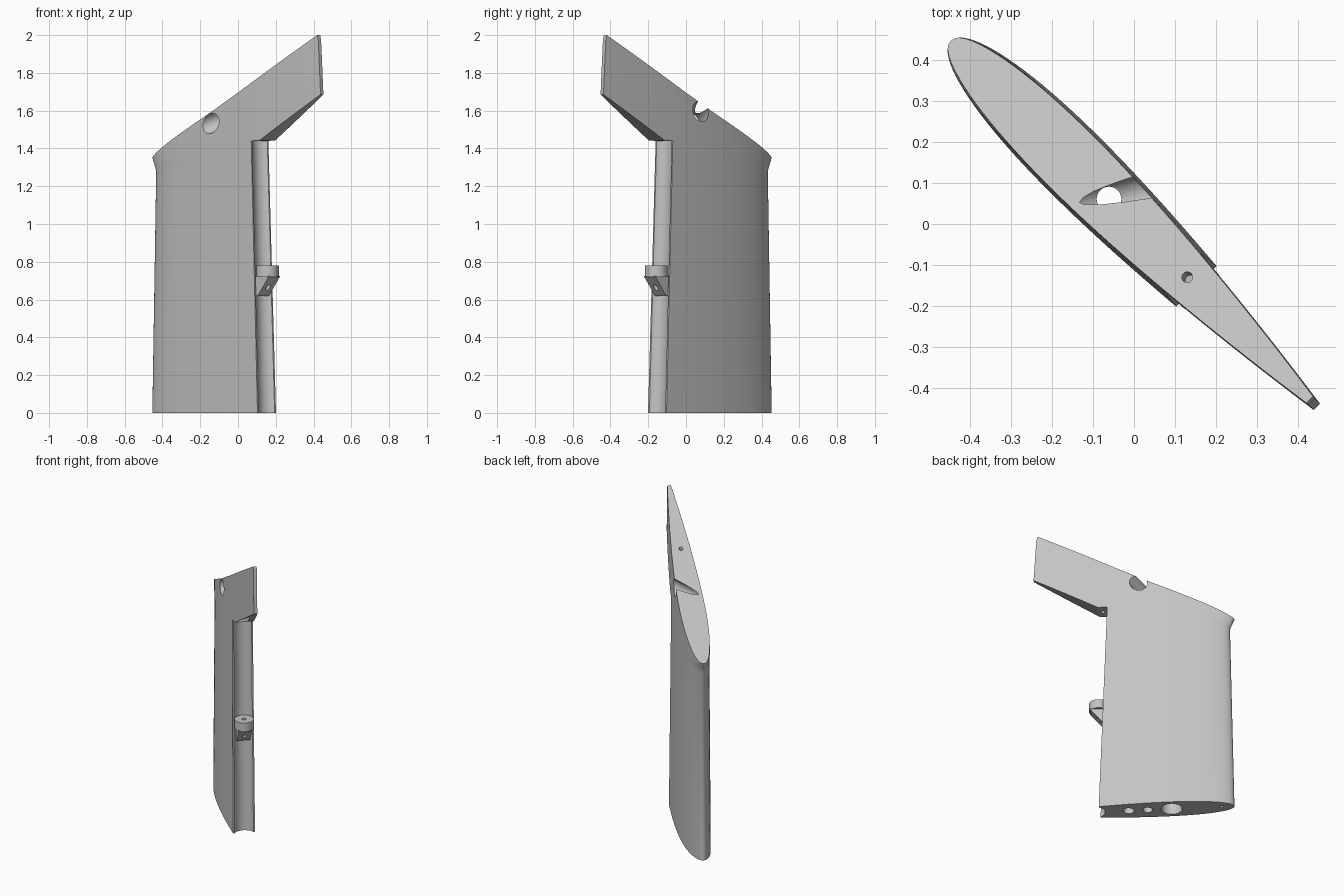
import bpy, bmesh, math
from mathutils import Matrix, Vector

# Built with the chord along x, then turned to the diagonal.
TURN = Matrix.Rotation(-math.pi / 4, 4, 'Z')
cube = bpy.data.objects.get("Cube")
if cube:
    bpy.data.objects.remove(cube)

grey = bpy.data.materials.new("plain_grey")
grey.use_nodes = True
colour = (0.55, 0.55, 0.55, 1)
grey.diffuse_color = colour
grey.node_tree.nodes["Principled BSDF"].inputs["Base Color"].default_value = colour


def loft(name, rings):
    """Closed solid through rings of equal point count."""
    bm = bmesh.new()
    loops = [[bm.verts.new(p) for p in ring] for ring in rings]
    n = len(loops[0])
    for a, b in zip(loops, loops[1:]):
        for i in range(n):
            bm.faces.new((a[i], a[(i + 1) % n], b[(i + 1) % n], b[i]))
    bm.faces.new(loops[0][::-1])
    bm.faces.new(loops[-1])
    bmesh.ops.recalc_face_normals(bm, faces=bm.faces)
    mesh = bpy.data.meshes.new(name)
    bm.to_mesh(mesh)
    bm.free()
    mesh.materials.append(grey)
    ob = bpy.data.objects.new(name, mesh)
    bpy.context.collection.objects.link(ob)
    return ob


def prism(name, outline, half):
    return loft(name, [[(s, t, z) for s, z in outline] for t in (-half, half)])


def rod(name, start, end, r0, r1=None, n=32):
    """Round bar between two points, with its ends square to its axis."""
    start, end = Vector(start), Vector(end)
    turn = (end - start).to_track_quat('Z', 'Y')
    circle = [Vector((math.cos(a), math.sin(a), 0))
              for a in (2 * math.pi * i / n for i in range(n))]
    return loft(name, [[c + turn @ (p * r) for p in circle]
                       for c, r in ((start, r0), (end, r1 or r0))])


def combine(target, tool, operation):
    mod = target.modifiers.new("cut", 'BOOLEAN')
    mod.operation, mod.solver, mod.object = operation, 'EXACT', tool
    bpy.context.view_layer.objects.active = target
    bpy.ops.object.modifier_apply(modifier=mod.name)
    bpy.data.objects.remove(tool)


def finish(ob):
    ob.data.transform(TURN)
    bpy.ops.object.select_all(action='DESELECT')
    ob.select_set(True)
    bpy.context.view_layer.objects.active = ob
    bpy.ops.object.shade_smooth_by_angle(angle=math.radians(30))


def hinge(z):
    return (0.25 - 0.038 * z, 0, z)


def half_thickness(f):
    return 0.66 * (0.2969 * math.sqrt(f) - 0.126 * f - 0.3516 * f ** 2
                   + 0.2843 * f ** 3 - 0.1015 * f ** 4)


def section(z, steps=36):
    """Symmetric aerofoil ring, with a small nose flare near the tip."""
    nose, tail = -0.63 + 0.022 * z, 0.73 - 0.06 * z
    chord = tail - nose
    flare = (nose + 0.632) * min(1, max(0, (z - 1.28) / 0.07))
    fs = [(i / steps) ** 2 for i in range(steps + 1)]
    upper = [(nose + f * chord - flare * (1 - f) ** 6,
              chord * half_thickness(0.95 * f), z) for f in fs]
    return upper + [(s, -t, z) for s, t, z in upper[:0:-1]]


# Fin body, trimmed to its side outline with the overhanging horn
fin = loft("fin", [section(z) for z in (-0.1, 1.28, 1.305, 1.33, 1.35, 2.1)])
outline = [(-0.8, 0), (0.215, 0), (0.163, 1.44), (0.215, 1.44), (0.636, 1.69),
           (0.62, 1.94), (0.604, 2), (0.078, 1.70), (-0.126, 1.59),
           (-0.32, 1.496), (-0.488, 1.416), (-0.632, 1.345), (-0.8, 1.27)]
combine(fin, prism("outline_cutter", outline, 0.3), 'INTERSECT')

# Concave hinge groove and the pin hole through the horn
combine(fin, rod("groove_cutter", hinge(-0.05), hinge(1.442), 0.069, 0.065, 48), 'DIFFERENCE')
combine(fin, rod("pin_cutter", hinge(1.4), hinge(2), 0.013), 'DIFFERENCE')

# Spar and cable bores in the root
for s, radius, depth in ((0.033, 0.034, 1.2), (-0.086, 0.03, 1.54),
                         (-0.236, 0.066, 1.2), (-0.55, 0.012, 1.2)):
    combine(fin, rod("bore_cutter", (s, 0, -0.1), (s, 0, depth), radius), 'DIFFERENCE')

# Slanted passage near the tip
a, b = Vector((-0.126, -0.086, 1.53)), Vector((-0.03, 0.083, 1.6))
combine(fin, rod("passage_cutter", a - (b - a), b + (b - a), 0.05), 'DIFFERENCE')
finish(fin)

# Hinge bracket: round lug on a sloped gusset, with pin and screw holes
bracket = rod("hinge_bracket", (hinge(0.75)[0], 0, 0.72), (hinge(0.75)[0], 0, 0.78), 0.06)
gusset = prism("gusset", [(0.13, 0.62), (0.19, 0.62), (0.275, 0.725), (0.13, 0.725)], 0.042)
combine(bracket, gusset, 'UNION')
combine(bracket, rod("pin_cutter", hinge(0.55), hinge(0.85), 0.013), 'DIFFERENCE')
combine(bracket, rod("screw_cutter", (0.29, 0, 0.62), (0.17, 0, 0.717), 0.011), 'DIFFERENCE')
finish(bracket)
